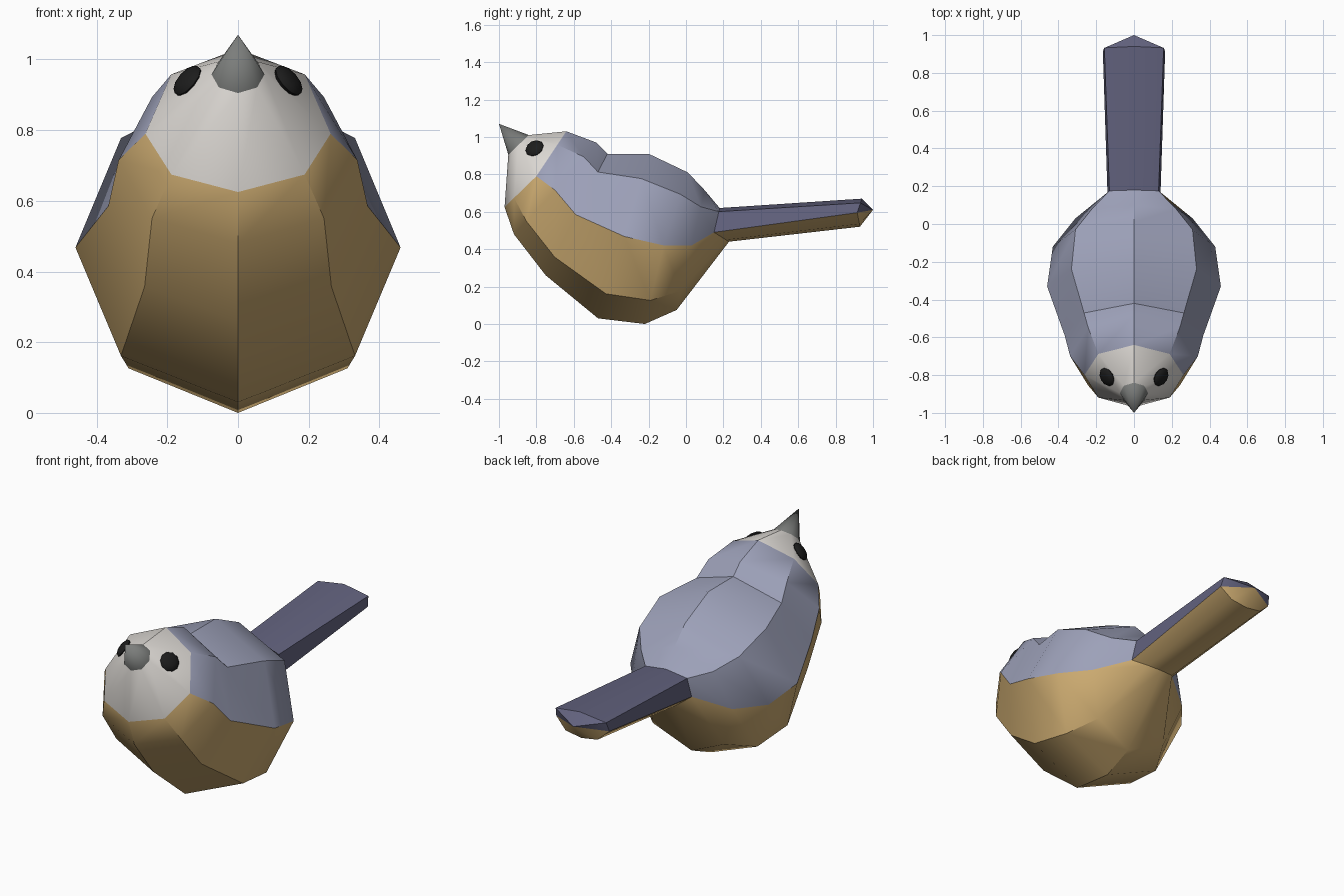
import bpy, bmesh, math
from mathutils import Vector

if "Cube" in bpy.data.objects:
    bpy.data.objects.remove(bpy.data.objects["Cube"])


def material(name, hex_colour):
    def lin(c):
        c /= 255
        return c / 12.92 if c <= 0.04045 else ((c + 0.055) / 1.055) ** 2.4
    m = bpy.data.materials.new(name)
    m.diffuse_color = [lin(int(hex_colour[i:i + 2], 16)) for i in (0, 2, 4)] + [1]
    m.use_nodes = True
    m.node_tree.nodes["Principled BSDF"].inputs["Base Color"].default_value = m.diffuse_color
    return m


GOLD = material("golden belly", "CBAA70")
BLUE = material("slate blue back", "9DA1B9")
TAIL = material("dark purple tail", "63637F")
WHITE = material("off white face", "DEDAD5")
GREY = material("beak grey", "7B7D7B")
BLACK = material("eye black", "1C1C1C")


def ring(top, side, bottom, up=(0.72, 0.7), low=(0.72, 0.7)):
    """Eight-sided section from its top (y,z), side (x,y,z) and bottom (y,z)."""
    t, s, b = Vector((0, *top)), Vector(side), Vector((0, *bottom))

    def between(end, f):
        p = s.lerp(end, f[1])
        p.x = s.x * f[0]
        return p
    half = [t, between(t, up), s, between(b, low), b]
    return half + [Vector((-p.x, p.y, p.z)) for p in half[3:0:-1]]


def loft(name, rings, mats, rule, tip=None, angle=35):
    """Skin the rings; rule(strip, is_upper) gives each face its material."""
    bm = bmesh.new()
    loops = [[bm.verts.new(p) for p in r] for r in rings]

    def face(vs, strip, i):
        bm.faces.new(vs).material_index = rule(strip, i in (0, 1, 6, 7))
    for k in range(len(loops) - 1):
        for i in range(8):
            j = (i + 1) % 8
            face((loops[k][i], loops[k][j], loops[k + 1][j], loops[k + 1][i]), k, i)
    bm.faces.new(loops[0])
    if tip:
        v = bm.verts.new(tip)
        for i in range(8):
            face((loops[-1][i], loops[-1][(i + 1) % 8], v), len(loops) - 1, i)
    else:
        bm.faces.new(loops[-1])
    bmesh.ops.recalc_face_normals(bm, faces=bm.faces)
    return finish(name, bm, mats, angle)


def finish(name, bm, mats, angle):
    me = bpy.data.meshes.new(name)
    bm.to_mesh(me)
    bm.free()
    for m in mats:
        me.materials.append(m)
    ob = bpy.data.objects.new(name, me)
    bpy.context.collection.objects.link(ob)
    bpy.ops.object.select_all(action='DESELECT')
    ob.select_set(True)
    bpy.context.view_layer.objects.active = ob
    bpy.ops.object.shade_smooth_by_angle(angle=math.radians(angle))
    return ob


# body: rings from the beak base back to the tail root
beak_base = ring((-0.84, 1.01), (0.075, -0.895, 0.958), (-0.95, 0.905))
tail_root = ring((0.18, 0.62), (0.14, 0.15, 0.49), (0.23, 0.44), (0.93, 0.85), (0.6, 0.8))
body = [
    beak_base,
    ring((-0.64, 1.03), (0.262, -0.80, 0.79), (-0.97, 0.625)),
    ring((-0.48, 0.97), (0.338, -0.70, 0.715), (-0.92, 0.48)),
    ring((-0.42, 0.91), (0.367, -0.59, 0.585), (-0.75, 0.26)),
    ring((-0.20, 0.91), (0.46, -0.33, 0.468), (-0.47, 0.03)),
    ring((0.01, 0.81), (0.43, -0.12, 0.42), (-0.22, 0.0)),
    ring((0.10, 0.715), (0.31, 0.03, 0.42), (-0.05, 0.075)),
    tail_root,
]
loft("body", body, [WHITE, BLUE, GOLD],
     lambda k, upper: 0 if k == 0 else 1 if upper else 2)

# tail: dark on top, golden underneath, pointed end
tail_end = ring((0.94, 0.67), (0.165, 0.915, 0.595), (0.93, 0.52), (0.95, 0.7), (0.6, 0.8))
loft("tail", [tail_root, tail_end], [TAIL, GOLD],
     lambda k, upper: 0 if upper else 1, tip=(0, 1.0, 0.61))

# beak: cone turned slightly upward
loft("beak", [beak_base], [GREY], lambda k, upper: 0, tip=(0, -1.0, 1.07), angle=60)

# eyes: flattened balls lying on the face
for side, label in ((1, "right"), (-1, "left")):
    normal = Vector((0.70 * side, -0.38, 0.60))
    bm = bmesh.new()
    bmesh.ops.create_uvsphere(bm, u_segments=10, v_segments=6, radius=0.052)
    bmesh.ops.scale(bm, vec=(1, 1, 0.4), verts=bm.verts)
    eye = finish("eye_" + label, bm, [BLACK], 60)
    eye.rotation_euler = normal.to_track_quat('Z', 'Y').to_euler()
    eye.location = (0.143 * side, -0.81, 0.94)
